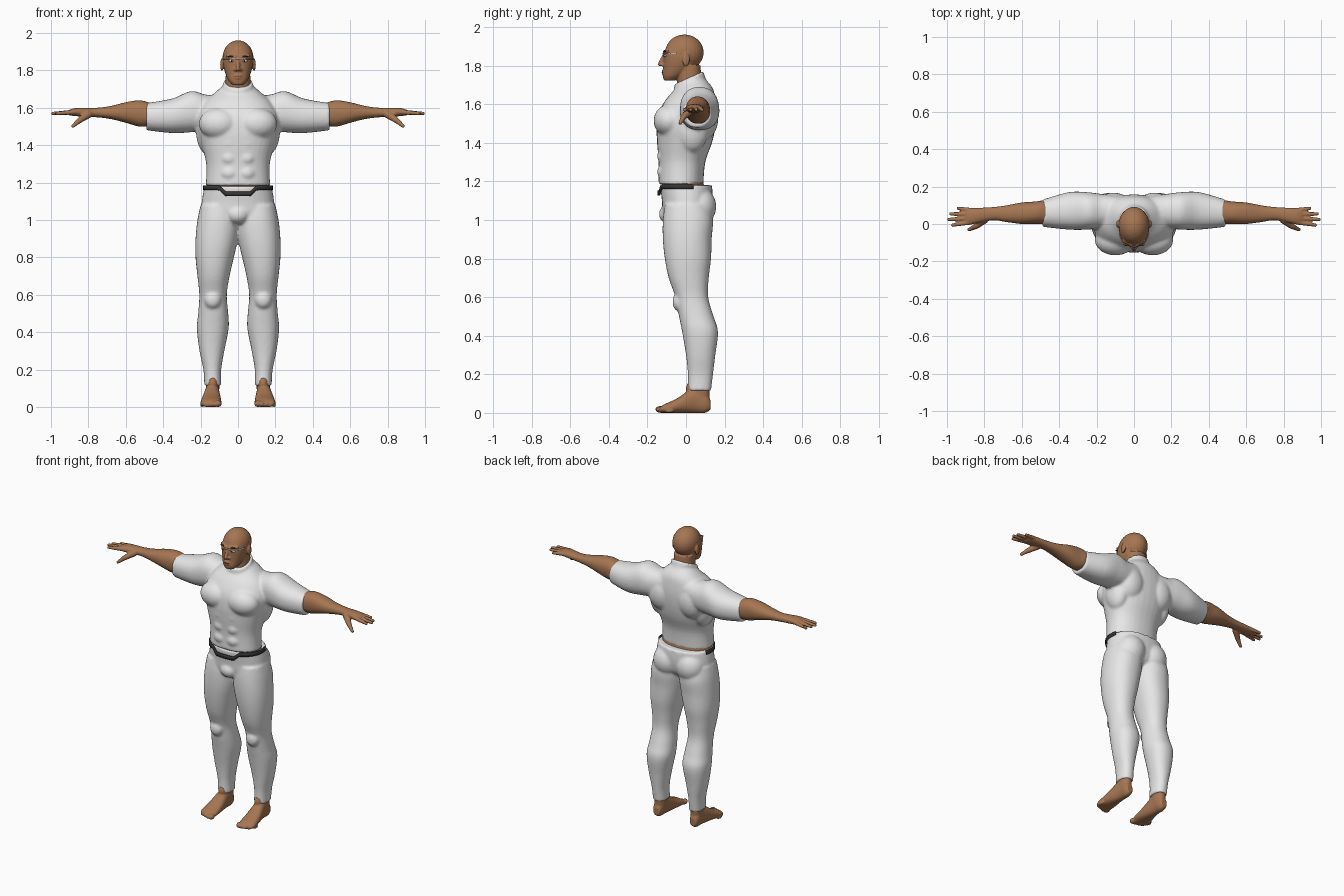
import bpy, bmesh
from math import sin, cos, pi
from mathutils import Vector, Matrix

default_cube = bpy.data.objects.get("Cube")
if default_cube:
    bpy.data.objects.remove(default_cube)


def material(name, *colour):
    mat = bpy.data.materials.new(name)
    mat.use_nodes = True
    mat.diffuse_color = (*colour, 1)
    shader = mat.node_tree.nodes["Principled BSDF"]
    shader.inputs["Base Color"].default_value = (*colour, 1)
    return mat


WHITE = material("white cloth", .8, .8, .8)
SKIN = material("brown skin", .38, .18, .085)
DARK = material("dark belt", .035, .035, .035)
BROWN = material("dark brown", .09, .04, .02)


def oval(angle, low_a, high_a, low_b, high_b):
    """Point of a slightly squared oval that fills the given box."""
    squared = lambda value: abs(value) ** .9 * (1 if value > 0 else -1)
    centre = Vector((low_a + high_a, low_b + high_b)) / 2
    return centre + Vector(((high_a - low_a) * squared(cos(angle)), (high_b - low_b) * squared(sin(angle)))) / 2


def smooth_path(stations, steps=4):
    """Catmull-Rom spline through rows of numbers."""
    rows = [Vector(station) for station in stations]
    rows = [rows[0], *rows, rows[-1]]
    for before, here, after, beyond in zip(rows, rows[1:], rows[2:], rows[3:]):
        leave, arrive = (after - before) / 2, (beyond - here) / 2
        for step in range(steps):
            t = step / steps
            ease = t * t * (3 - 2 * t)
            yield (here.lerp(after, ease) + leave * t * (1 - t) ** 2 - arrive * t * t * (1 - t))
    yield rows[-1]


def loft(bm, axis, stations, tilt=0, segments=32):
    """Skin ovals given as (position, low a, high a, low b, high b) along an axis."""
    rings = []
    for position, *box in smooth_path(stations):
        ring = []
        for i in range(segments):
            a, b = oval(2 * pi * i / segments, *box)
            along = position + tilt * b
            corner = {"x": (along, a, b), "y": (a, along, b), "z": (a, b, along)}[axis]
            ring.append(bm.verts.new(corner))
        rings.append(ring)
    for lower, upper in zip(rings, rings[1:]):
        for i in range(segments):
            bm.faces.new((lower[i - 1], lower[i], upper[i], upper[i - 1]))
    bm.faces.new(rings[0])
    bm.faces.new(rings[-1])


def column(bm, stations, tilt=0):
    """Upright loft centred on x = 0, given as (z, half width, front, back)."""
    loft(bm, "z", [(z, -half, half, front, back) for z, half, front, back in stations], tilt)


def ball(bm, centre, radii):
    place = Matrix.Translation(centre) @ Matrix.Diagonal((*radii, 1))
    bmesh.ops.create_uvsphere(bm, u_segments=24, v_segments=14, radius=1, matrix=place)


def rod(bm, start, end, start_radius, end_radius):
    """Tapered rod with round ends."""
    start, end = Vector(start), Vector(end)
    span = end - start
    place = Matrix.Translation((start + end) / 2) @ span.to_track_quat("Z", "Y").to_matrix().to_4x4()
    bmesh.ops.create_cone(bm, cap_ends=True, segments=16, radius1=start_radius, radius2=end_radius,
                          depth=span.length, matrix=place)
    for point, radius in ((start, start_radius), (end, end_radius)):
        ball(bm, point, [radius] * 3)


def mirror(bm):
    """Copy everything built so far to the other side."""
    copy = bmesh.ops.duplicate(bm, geom=bm.verts[:] + bm.edges[:] + bm.faces[:])["geom"]
    verts = [item for item in copy if isinstance(item, bmesh.types.BMVert)]
    bmesh.ops.scale(bm, vec=(-1, 1, 1), verts=verts)


def finish(bm, name, mat, voxel=None):
    """Make the object; a voxel size blends its overlapping pieces into one skin."""
    bmesh.ops.recalc_face_normals(bm, faces=bm.faces[:])
    mesh = bpy.data.meshes.new(name)
    bm.to_mesh(mesh)
    bm.free()
    mesh.materials.append(mat)
    mesh.shade_smooth()
    part = bpy.data.objects.new(name, mesh)
    bpy.context.collection.objects.link(part)
    if voxel:
        blend = part.modifiers.new("blend", "REMESH")
        blend.mode = "VOXEL"
        blend.voxel_size = voxel
        blend.use_smooth_shade = True
        soften = part.modifiers.new("soften", "SMOOTH")
        soften.iterations = 3
    return part


def band(name, mat, box, overlap, height, width, thickness):
    """Thin strip round the front of an oval, its height given by a rule on x."""
    bm = bmesh.new()
    rows = []
    steps = 64
    for i in range(steps + 1):
        x, y = oval(-pi - overlap + (pi + 2 * overlap) * i / steps, *box)
        rows.append([bm.verts.new((x, y, height(x) + edge * width / 2)) for edge in (-1, 1)])
    for here, after in zip(rows, rows[1:]):
        bm.faces.new((here[0], after[0], after[1], here[1]))
    strip = finish(bm, name, mat)
    strip.modifiers.new("thickness", "SOLIDIFY").thickness = thickness


# Shirt: sleeves, chest, shoulder blades, side muscles and abdomen, then trunk and collar
bm = bmesh.new()
loft(bm, "x", [(.08, .01, .15, 1.5, 1.67), (.17, -.02, .16, 1.48, 1.67), (.25, -.03, .17, 1.47, 1.69),
               (.35, -.03, .17, 1.465, 1.65), (.49, -.015, .13, 1.48, 1.625)])
ball(bm, (.1, -.085, 1.515), (.11, .083, .085))
ball(bm, (.11, .085, 1.53), (.1, .083, .12))
ball(bm, (.16, .03, 1.48), (.065, .09, .13))
for row in range(3):
    ball(bm, (.045, -.11, 1.25 + .08 * row), (.05, .04, .04))
mirror(bm)
column(bm, [(1.185, .172, -.142, .09), (1.3, .17, -.142, .1), (1.4, .195, -.15, .135), (1.48, .215, -.152, .152),
            (1.56, .215, -.14, .158), (1.63, .18, -.1, .152), (1.68, .125, -.055, .14), (1.72, .08, -.03, .11)])
column(bm, [(1.63, .1, -.075, .13), (1.68, .082, -.065, .105), (1.73, .08, -.06, .09)], tilt=.45)
finish(bm, "shirt", WHITE, .009)

# Trousers: legs, knees and seat, then pelvis
bm = bmesh.new()
loft(bm, "z", [(.115, .09, .18, .01, .13), (.2, .09, .185, .01, .14), (.3, .073, .206, 0, .152),
               (.42, .05, .22, -.02, .166), (.5, .052, .213, -.036, .143), (.6, .06, .207, -.055, .115),
               (.7, .045, .217, -.09, .118), (.8, .022, .227, -.11, .13), (.9, 0, .227, -.12, .133),
               (1, -.01, .217, -.12, .14), (1.08, 0, .2, -.11, .12)])
ball(bm, (.135, -.035, .575), (.045, .035, .05))
ball(bm, (.085, .07, 1.07), (.095, .087, .1))
mirror(bm)
ball(bm, (0, -.09, 1.03), (.06, .05, .05))
column(bm, [(.97, .06, -.06, .06), (1.02, .19, -.115, .12), (1.1, .193, -.125, .138), (1.18, .18, -.134, .135)])
finish(bm, "trousers", WHITE, .009)

# Bare waist between the clothes, and the belt with its dipped front
bm = bmesh.new()
column(bm, [(1.12, .172, -.125, .105), (1.22, .165, -.125, .085)])
finish(bm, "waist", SKIN)
band("belt", DARK, (-.186, .186, -.148, .142), .25,
     lambda x: 1.172 - .032 * min(1, max(0, 3 - abs(x) * 30)), .025, .008)

# Head: ears, nostrils and brow ridges, then skull, face, neck, nose and lips
bm = bmesh.new()
ball(bm, (.086, 0, 1.83), (.009, .02, .034))
ball(bm, (.013, -.12, 1.804), (.01, .012, .008))
rod(bm, (.015, -.112, 1.87), (.058, -.09, 1.877), .01, .008)
mirror(bm)
ball(bm, (0, -.008, 1.868), (.083, .1, .093))
column(bm, [(1.722, .03, -.113, -.06), (1.745, .05, -.12, -.02), (1.78, .066, -.118, .03),
            (1.82, .077, -.117, .06), (1.86, .08, -.116, .07), (1.9, .072, -.1, .06)])
column(bm, [(1.6, .07, -.04, .09), (1.8, .065, -.05, .075)])
rod(bm, (0, -.113, 1.855), (0, -.134, 1.808), .009, .012)
for lip_height in (1.76, 1.773):
    ball(bm, (0, -.116, lip_height), (.022, .01, .007))
finish(bm, "head", SKIN, .005)

# Eyes, brows, pale eye frame and mouth line
for name, mat, centre, radii in (("eyes", WHITE, (.034, -.106, 1.851), (.017, .01, .007)),
                                 ("irises", DARK, (.034, -.114, 1.851), (.005, .004, .005)),
                                 ("eyebrows", BROWN, (.036, -.109, 1.875), (.02, .009, .004))):
    bm = bmesh.new()
    ball(bm, centre, radii)
    mirror(bm)
    finish(bm, name, mat)
band("eye_frame", WHITE, (-.085, .085, -.123, .08), -.25, lambda x: 1.862, .006, .004)
bm = bmesh.new()
ball(bm, (0, -.122, 1.766), (.02, .005, .002))
finish(bm, "mouth", BROWN)

# Forearms and hands, four fingers and a two-piece thumb
bm = bmesh.new()
loft(bm, "x", [(.4, 0, .11, 1.5, 1.6), (.48, 0, .125, 1.5, 1.63), (.53, 0, .12, 1.5, 1.64), (.6, 0, .115, 1.52, 1.63),
               (.68, .01, .1, 1.54, 1.61), (.76, .02, .09, 1.55, 1.6), (.86, 0, .085, 1.555, 1.6),
               (.9, 0, .08, 1.56, 1.59)])
for finger, reach in enumerate((.97, .99, .98, .94)):
    rod(bm, (.87, .01 + .021 * finger, 1.578), (reach, .03 * finger - .006, 1.57), .0135, .0095)
knuckle = (.845, -.012, 1.535)
rod(bm, (.8, .022, 1.565), knuckle, .021, .016)
rod(bm, knuckle, (.882, -.03, 1.503), .015, .01)
mirror(bm)
finish(bm, "arms", SKIN, .005)

# Feet with ankles, insteps and toes
bm = bmesh.new()
loft(bm, "y", [(-.135, .1, .185, 0, .03), (-.11, .09, .2, 0, .046), (-.05, .09, .195, 0, .073),
               (.05, .1, .175, 0, .135), (.1, .105, .17, 0, .11), (.126, .115, .16, .015, .07)])
loft(bm, "z", [(.06, .1, .17, .02, .12), (.2, .1, .175, .02, .125)])
ball(bm, (.135, .035, .125), (.028, .036, .042))
for toe in range(5):
    size = .018 - .002 * toe
    ball(bm, (.105 + .022 * toe, .003 * toe * toe - .135, size), (size, .024, size))
mirror(bm)
finish(bm, "feet", SKIN, .006)
